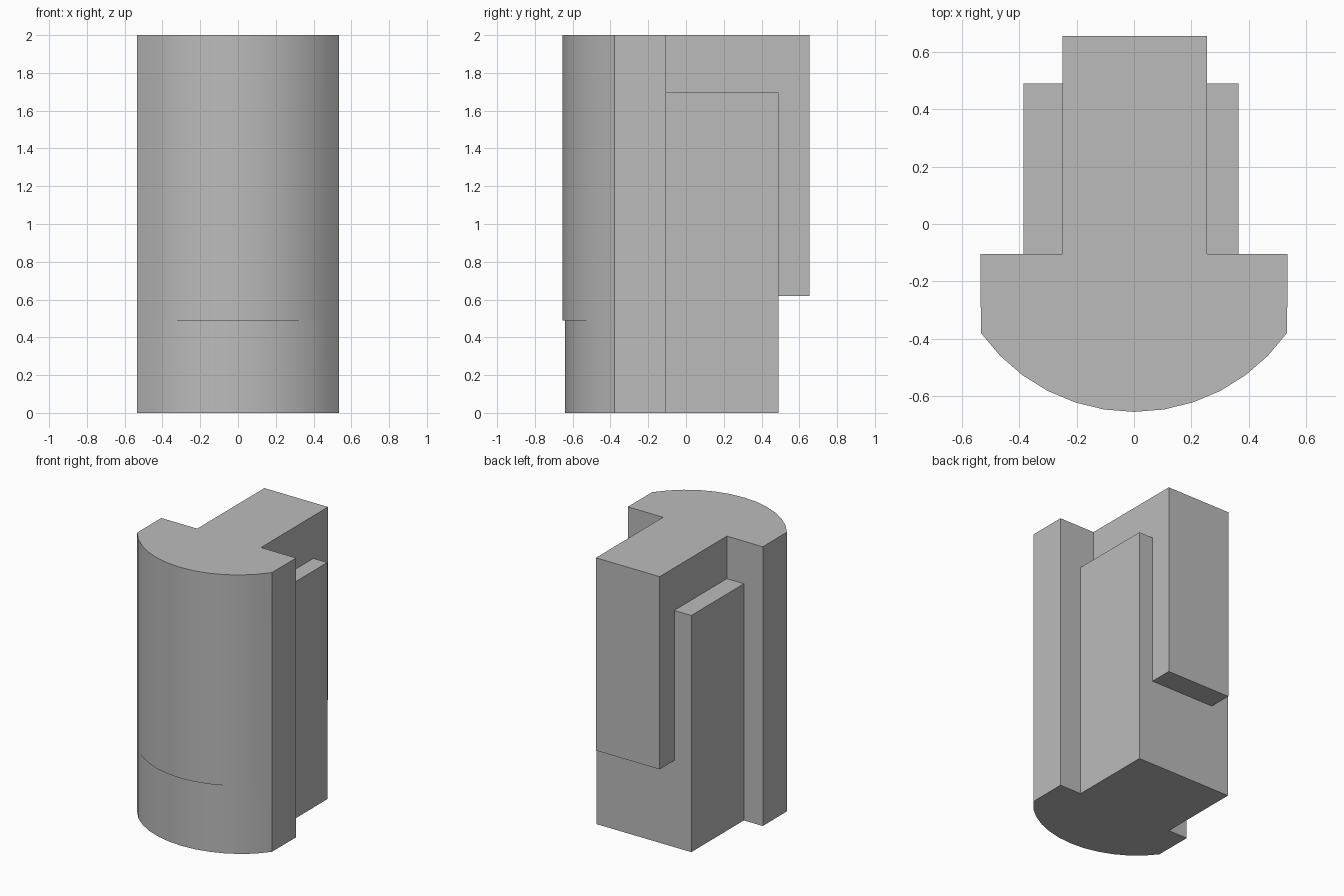
import bpy, bmesh, math

if "Cube" in bpy.data.objects:
    bpy.data.objects.remove(bpy.data.objects["Cube"], do_unlink=True)

GREY = (0.5, 0.5, 0.5)
mat = bpy.data.materials.new("plain grey")
mat.use_nodes = True
mat.diffuse_color = (*GREY, 1)
mat.node_tree.nodes["Principled BSDF"].inputs["Base Color"].default_value = (*GREY, 1)

R, END = 0.655, math.radians(54.6)   # rounded front: radius and half angle
STEPS = 12
BACK_Y = -0.105                      # rear of the rounded front
LEDGE_Z = 0.49


def add_object(name, bm):
    bmesh.ops.recalc_face_normals(bm, faces=bm.faces)
    mesh = bpy.data.meshes.new(name)
    bm.to_mesh(mesh)
    bm.free()
    mesh.materials.append(mat)
    obj = bpy.data.objects.new(name, mesh)
    bpy.context.collection.objects.link(obj)
    return obj


def box(name, x0, x1, y0, y1, z0, z1):
    bm = bmesh.new()
    bmesh.ops.create_cube(bm, size=1)
    for v in bm.verts:
        v.co = (x0 if v.co.x < 0 else x1, y0 if v.co.y < 0 else y1, z0 if v.co.z < 0 else z1)
    return add_object(name, bm)


def front_profile(inset):
    """Rounded front outline; inset flattens the middle and fades to the sides."""
    pts = [(-0.535, BACK_Y)]
    for i in range(STEPS + 1):
        a = -END + 2 * END * i / STEPS
        fade = max(0.0, 1 - (a / math.radians(45.5)) ** 2)
        pts.append((R * math.sin(a), -R * math.cos(a) + inset * fade))
    return pts + [(0.535, BACK_Y)]


# Rounded front, lofted through four outlines with a shallow ledge
bm = bmesh.new()
rings = []
for z, inset in ((0, 0.014), (LEDGE_Z, 0.014), (LEDGE_Z, 0), (2, 0)):
    rings.append([bm.verts.new((x, y, z)) for x, y in front_profile(inset)])
bm.faces.new(rings[0])
bm.faces.new(rings[-1])
n = len(rings[0])
for low, high in zip(rings, rings[1:]):
    for i in range(n):
        j = (i + 1) % n
        bm.faces.new((low[i], low[j], high[j], high[i]))
bmesh.ops.remove_doubles(bm, verts=bm.verts, dist=1e-5)
body = add_object("rounded_body", bm)

# Rear rib and the wider, shorter block around it, merged into the body
rear_parts = [
    box("rear_rib", -0.25, 0.255, -0.25, 0.655, 0.62, 2),
    box("side_block", -0.385, 0.365, -0.25, 0.49, 0, 1.695),
]
bpy.context.view_layer.objects.active = body
for part in rear_parts:
    mod = body.modifiers.new("merge", "BOOLEAN")
    mod.operation = "UNION"
    mod.solver = "EXACT"
    mod.object = part
    bpy.ops.object.modifier_apply(modifier=mod.name)
    bpy.data.objects.remove(part, do_unlink=True)

# Smooth curve, sharp corners
bpy.ops.object.select_all(action="DESELECT")
body.select_set(True)
bpy.ops.object.shade_smooth_by_angle(angle=math.radians(25))
